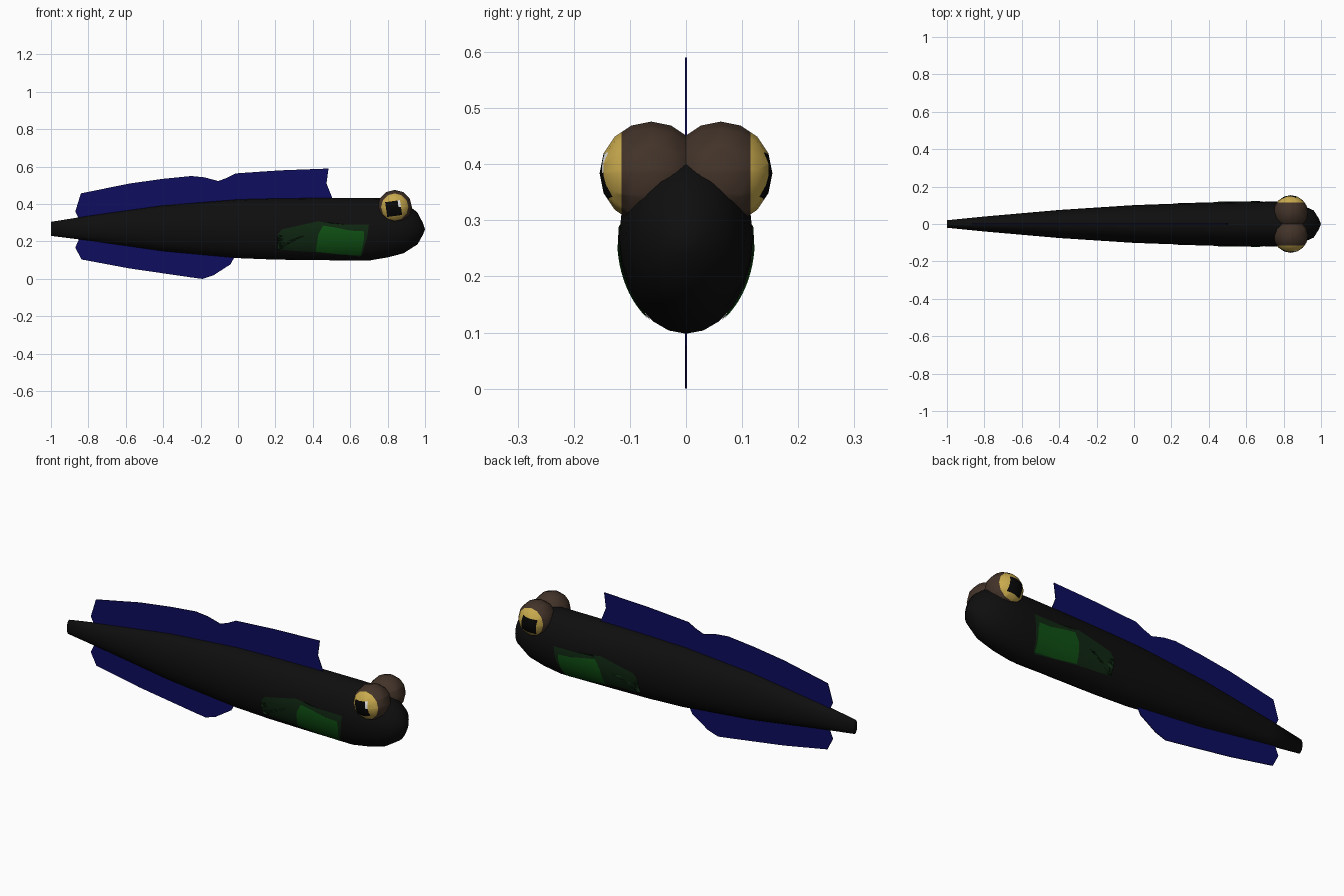
import bpy, bmesh, math
from mathutils import Vector

if "Cube" in bpy.data.objects:
    bpy.data.objects.remove(bpy.data.objects["Cube"])


def material(name, rgb):
    m = bpy.data.materials.new(name)
    m.diffuse_color = (*rgb, 1)
    m.use_nodes = True
    m.node_tree.nodes["Principled BSDF"].inputs["Base Color"].default_value = m.diffuse_color
    return m


BLACK = material("body black", (0.0045, 0.0045, 0.0045))
BROWN = material("eyelid brown", (0.055, 0.033, 0.022))
YELLOW = material("iris yellow", (0.58, 0.40, 0.075))
PUPIL = material("pupil black", (0.002, 0.002, 0.002))
WHITE = material("glint white", (0.8, 0.8, 0.8))
BLUE = material("fin blue", (0.004, 0.004, 0.115))
GREEN = material("bright green", (0.005, 0.085, 0.007))
DARK = material("dark green", (0.005, 0.021, 0.006))


def finish(bm, name, mats, smooth=True):
    bmesh.ops.recalc_face_normals(bm, faces=bm.faces)
    me = bpy.data.meshes.new(name)
    bm.to_mesh(me)
    bm.free()
    for m in mats:
        me.materials.append(m)
    for p in me.polygons:
        p.use_smooth = smooth
    ob = bpy.data.objects.new(name, me)
    bpy.context.collection.objects.link(ob)
    return ob


# Body stations: x, bottom z, top z, half width
STATIONS = [(-1, .230, .305, .020), (-.8, .205, .337, .040), (-.4, .148, .393, .075),
            (0, .111, .425, .101), (.2, .103, .430, .108), (.45, .100, .433, .115),
            (.7, .098, .433, .119), (.80, .115, .430, .119), (.885, .137, .412, .106),
            (.96, .185, .355, .073), (.988, .235, .300, .030)]


def section(x):
    for a, b in zip(STATIONS, STATIONS[1:]):
        if a[0] <= x <= b[0]:
            t = (x - a[0]) / (b[0] - a[0])
            return [p + (q - p) * t for p, q in zip(a, b)][1:]


# Body: lofted ovals with a pointed nose and a flat tail end
bm = bmesh.new()
N = 24
rings = []
for x, lo, hi, w in STATIONS:
    rings.append([bm.verts.new((x, w * math.sin(2 * math.pi * i / N),
                                (lo + hi) / 2 + (hi - lo) / 2 * math.cos(2 * math.pi * i / N)))
                  for i in range(N)])
for a, b in zip(rings, rings[1:]):
    for i in range(N):
        bm.faces.new((a[i], a[(i + 1) % N], b[(i + 1) % N], b[i]))
tip = bm.verts.new((1, 0, .265))
for i in range(N):
    bm.faces.new((rings[-1][i], rings[-1][(i + 1) % N], tip))
tail = bm.faces.new(rings[0])
finish(bm, "body", [BLACK])


# Fins: thin blue sheets on the centre line
def fin(name, pts):
    bm = bmesh.new()
    f = bm.faces.new([bm.verts.new((x, -.002, z)) for x, z in pts])
    ext = bmesh.ops.extrude_face_region(bm, geom=[f])
    bmesh.ops.translate(bm, vec=(0, .004, 0),
                        verts=[v for v in ext["geom"] if isinstance(v, bmesh.types.BMVert)])
    finish(bm, name, [BLUE], False)


fin("dorsal_fin", [(-.87, .36), (-.84, .457), (-.58, .51), (-.40, .535), (-.25, .55),
                   (-.18, .543), (-.105, .523), (-.06, .54), (-.013, .564), (.22, .58),
                   (.484, .59), (.473, .51), (.505, .43), (.5, .36), (-.3, .34), (-.84, .30)])
fin("anal_fin", [(-.87, .168), (-.837, .104), (-.58, .056), (-.25, .008), (-.19, 0),
                 (-.13, .02), (-.04, .078), (-.02, .115), (-.02, .16), (-.4, .2), (-.84, .235)])


# Side fins: flat outlines wrapped onto the body surface
def side_plate(name, pts, mat, side, lift):
    bm = bmesh.new()
    f = bm.faces.new([bm.verts.new((x, 0, z)) for x, z in pts])
    bmesh.ops.triangulate(bm, faces=[f])
    cuts = [((0, 0, .1 + .012 * i), (0, 0, 1)) for i in range(18)]
    cuts += [((.2 + .05 * i, 0, 0), (1, 0, 0)) for i in range(11)]
    for co, no in cuts:
        bmesh.ops.bisect_plane(bm, geom=bm.verts[:] + bm.edges[:] + bm.faces[:],
                               plane_co=co, plane_no=no)
    for v in bm.verts:
        lo, hi, w = section(v.co.x)
        t = (v.co.z - (lo + hi) / 2) / ((hi - lo) / 2)
        v.co.y = side * (w * math.sqrt(max(0, 1 - t * t)) + lift)
    ob = finish(bm, name, [mat])
    # make the sheet face outwards
    if sum(p.normal.y * side for p in ob.data.polygons) < 0:
        ob.data.flip_normals()


OUTER = [(.21, .233), (.235, .265), (.33, .286), (.425, .307), (.49, .30), (.575, .291),
         (.70, .291), (.69, .22), (.665, .13), (.65, .12), (.42, .142), (.21, .157),
         (.23, .19), (.275, .20), (.375, .206), (.39, .222), (.36, .233)]
INNER = [(.43, .24), (.455, .285), (.52, .275), (.60, .258), (.672, .255), (.675, .22),
         (.657, .125), (.54, .132), (.415, .146)]

# Eyes: brown balls with a yellow iris, square pupil and one glint
EYE = Vector((.838, .062, .384))
TILT = math.radians(-8)
U = Vector((math.cos(TILT), 0, -math.sin(TILT)))
W = Vector((math.sin(TILT), 0, math.cos(TILT)))


def eye(name, side):
    bm = bmesh.new()
    c = Vector((EYE.x, side * EYE.y, EYE.z))
    bmesh.ops.create_uvsphere(bm, u_segments=12, v_segments=8, radius=.092)
    for v in bm.verts:
        v.co = Vector((v.co.x, v.co.z, v.co.y)) + c
    mid = Vector((.832, 0, .376))
    planes = [(Vector((0, side * .115, 0)), Vector((0, 1, 0)))]
    planes += [(mid + a * s * .040, a) for a in (U, W) for s in (-1, 1)]
    planes += [(mid + U * .027, U), (mid + W * .004, W)]
    for co, no in planes:
        bmesh.ops.bisect_plane(bm, geom=bm.verts[:] + bm.edges[:] + bm.faces[:],
                               plane_co=co, plane_no=no)
    for f in bm.faces:
        p = f.calc_center_median()
        d = p - mid
        u, w = d.dot(U), d.dot(W)
        if p.y * side > .115:
            f.material_index = 1
            if abs(u) < .040 and abs(w) < .040:
                f.material_index = 3 if side < 0 and u > .027 and w > .004 else 2
    finish(bm, name, [BROWN, YELLOW, PUPIL, WHITE])


for side, label in ((-1, "right"), (1, "left")):
    side_plate(label + "_side_fin", OUTER, DARK, side, .002)
    side_plate(label + "_side_fin_patch", INNER, GREEN, side, .004)
    eye(label + "_eye", side)
